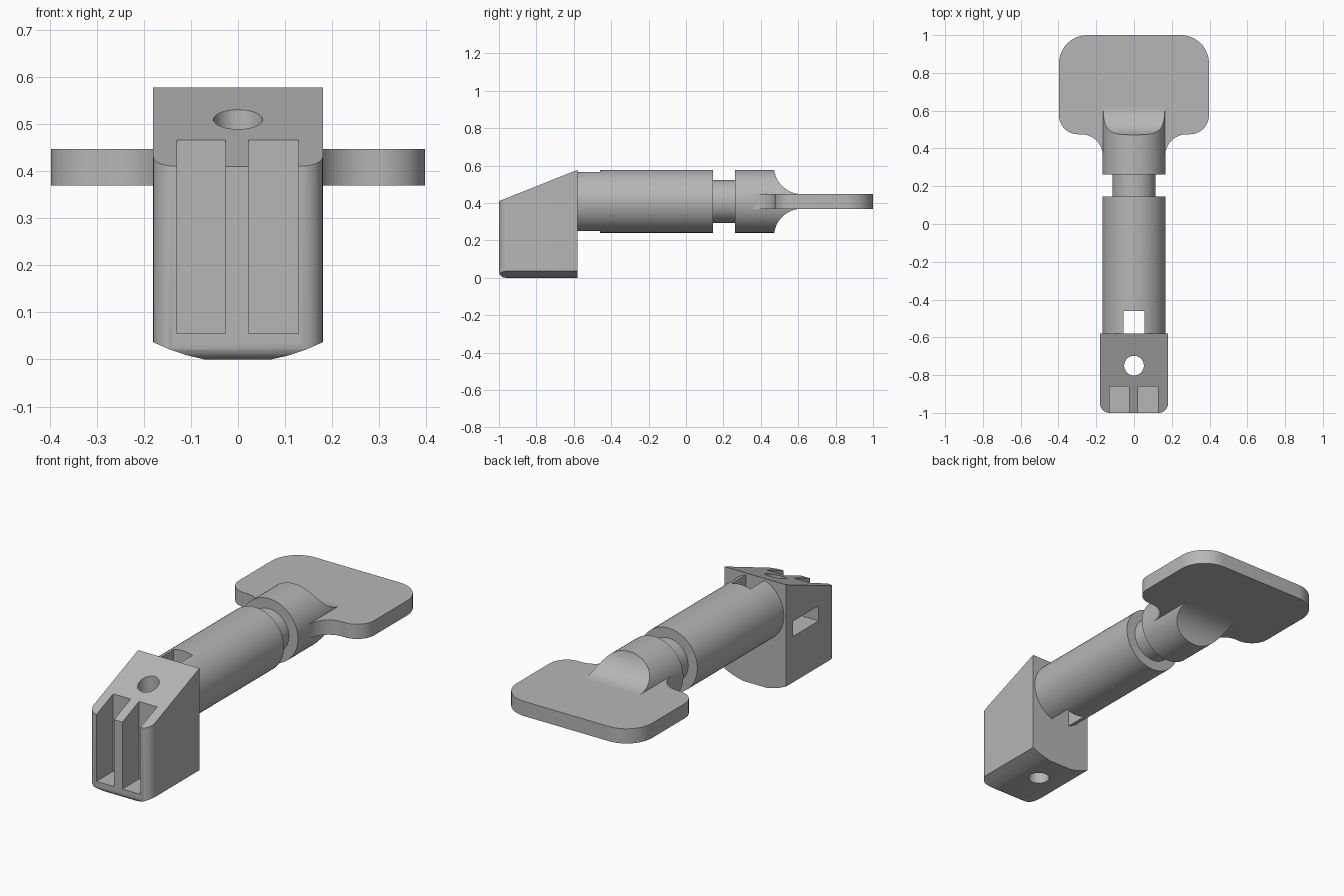
import bpy, bmesh
from math import sin, cos, radians

cube = bpy.data.objects.get("Cube")
if cube:
    bpy.data.objects.remove(cube, do_unlink=True)

# Single plain grey
GREY = (0.47, 0.47, 0.47, 1)
grey = bpy.data.materials.new("plain_grey")
grey.use_nodes = True
grey.diffuse_color = GREY
bsdf = next(n for n in grey.node_tree.nodes if n.type == 'BSDF_PRINCIPLED')
bsdf.inputs["Base Color"].default_value = GREY


def arc(cu, cv, r, start, end, steps=12):
    """Points on a circular arc, angles in degrees."""
    angles = [radians(start + (end - start) * i / steps) for i in range(steps + 1)]
    return [(cu + r * cos(a), cv + r * sin(a)) for a in angles]


def prism(name, outline, axis, lo, hi):
    """Extrude a closed outline along one axis between lo and hi."""
    place = {'x': lambda u, v, w: (w, u, v),
             'y': lambda u, v, w: (u, w, v),
             'z': lambda u, v, w: (u, v, w)}[axis]
    bm = bmesh.new()
    base = bm.faces.new([bm.verts.new(place(u, v, lo)) for u, v in outline])
    new = bmesh.ops.extrude_face_region(bm, geom=[base])["geom"]
    shift = place(0, 0, hi - lo)
    bmesh.ops.translate(bm, vec=shift, verts=[g for g in new if isinstance(g, bmesh.types.BMVert)])
    bmesh.ops.recalc_face_normals(bm, faces=bm.faces)
    mesh = bpy.data.meshes.new(name)
    bm.to_mesh(mesh)
    bm.free()
    mesh.materials.append(grey)
    obj = bpy.data.objects.new(name, mesh)
    bpy.context.collection.objects.link(obj)
    return obj


def rect(u0, u1, v0, v1):
    return [(u0, v0), (u1, v0), (u1, v1), (u0, v1)]


def disc(cu, cv, r, steps=64):
    return arc(cu, cv, r, 0, 360, steps)[:-1]


def select(obj):
    bpy.ops.object.select_all(action='DESELECT')
    obj.select_set(True)
    bpy.context.view_layer.objects.active = obj


def combine(obj, tool, operation='DIFFERENCE'):
    """Apply a boolean and discard the tool."""
    select(obj)
    mod = obj.modifiers.new("cut", 'BOOLEAN')
    mod.operation, mod.solver, mod.object = operation, 'EXACT', tool
    bpy.ops.object.modifier_apply(modifier=mod.name)
    bpy.data.objects.remove(tool, do_unlink=True)


AXIS_Z = 0.408      # height of the shaft axis
R = 0.168           # shaft radius
HALF = 0.18         # half width of the head
HOLE_Y = -0.75

# Head block: sloped side profile, rounded front corners, bowed underside
side = [(-0.58, 0), (-0.58, 0.577), (-1, 0.41)] + arc(-0.965, 0.035, 0.035, 180, 270, 8)
head = prism("head_block", side, 'x', -HALF, HALF)
plan = [(HALF, -0.5), (-HALF, -0.5)]
plan += arc(-HALF + 0.05, -0.95, 0.05, 180, 270) + arc(HALF - 0.05, -0.95, 0.05, 270, 360)
combine(head, prism("plan", plan, 'z', -0.1, 0.7), 'INTERSECT')
bow = [(0.07, 0), (0.105, 0.008), (0.145, 0.021), (HALF + 0.01, 0.041), (HALF + 0.01, 0.7)]
front = bow + [(-x, z) for x, z in reversed(bow)]
combine(head, prism("front", front, 'y', -1.1, -0.5), 'INTERSECT')

# Two front slots, the vertical screw hole and the side nut pocket
for x0, x1 in ((-0.13, -0.027), (0.022, 0.128)):
    combine(head, prism("slot", rect(x0, x1, 0.055, 0.7), 'y', -1.1, -0.86))
combine(head, prism("hole", disc(0, HOLE_Y, 0.052, 48), 'z', -0.1, 0.7))
combine(head, prism("pocket", rect(-0.855, -0.64, 0.28, 0.36), 'x', -0.3, 0.11))

# Shaft with a slot right through it beside the head
shaft = prism("shaft", disc(0, AXIS_Z, R), 'y', -0.58, 0.145)
combine(shaft, prism("slot", rect(-0.055, 0.055, 0, 0.8), 'y', -0.65, -0.46))

# Narrow neck
neck = prism("neck", disc(0, AXIS_Z, 0.115), 'y', 0.145, 0.262)

# Collar blending into the paddle with concave scoops above and below
collar = prism("collar", disc(0, AXIS_Z, R), 'y', 0.262, 0.7)
top, bottom = AXIS_Z + 0.039, AXIS_Z - 0.039
scoop = 0.15
blend = [(0.2, 0.2), (0.2, 0.62)] + arc(0.62, top + scoop, scoop, 175, 270, 16)
blend += arc(0.62, bottom - scoop, scoop, 90, 185, 16)
combine(collar, prism("blend", blend, 'x', -0.3, 0.3), 'INTERSECT')

# Flat paddle grip, half outline mirrored
half = arc(0.28, 0.36, 0.115, 180, 90) + arc(0.297, 0.575, 0.1, 270, 360)
half += arc(0.247, 0.85, 0.15, 0, 90, 16)
outline = half + [(-x, y) for x, y in reversed(half)]
paddle = prism("paddle_grip", outline, 'z', bottom, top)

for part in (head, shaft, neck, collar, paddle):
    select(part)
    bpy.ops.object.shade_smooth_by_angle(angle=radians(30))
